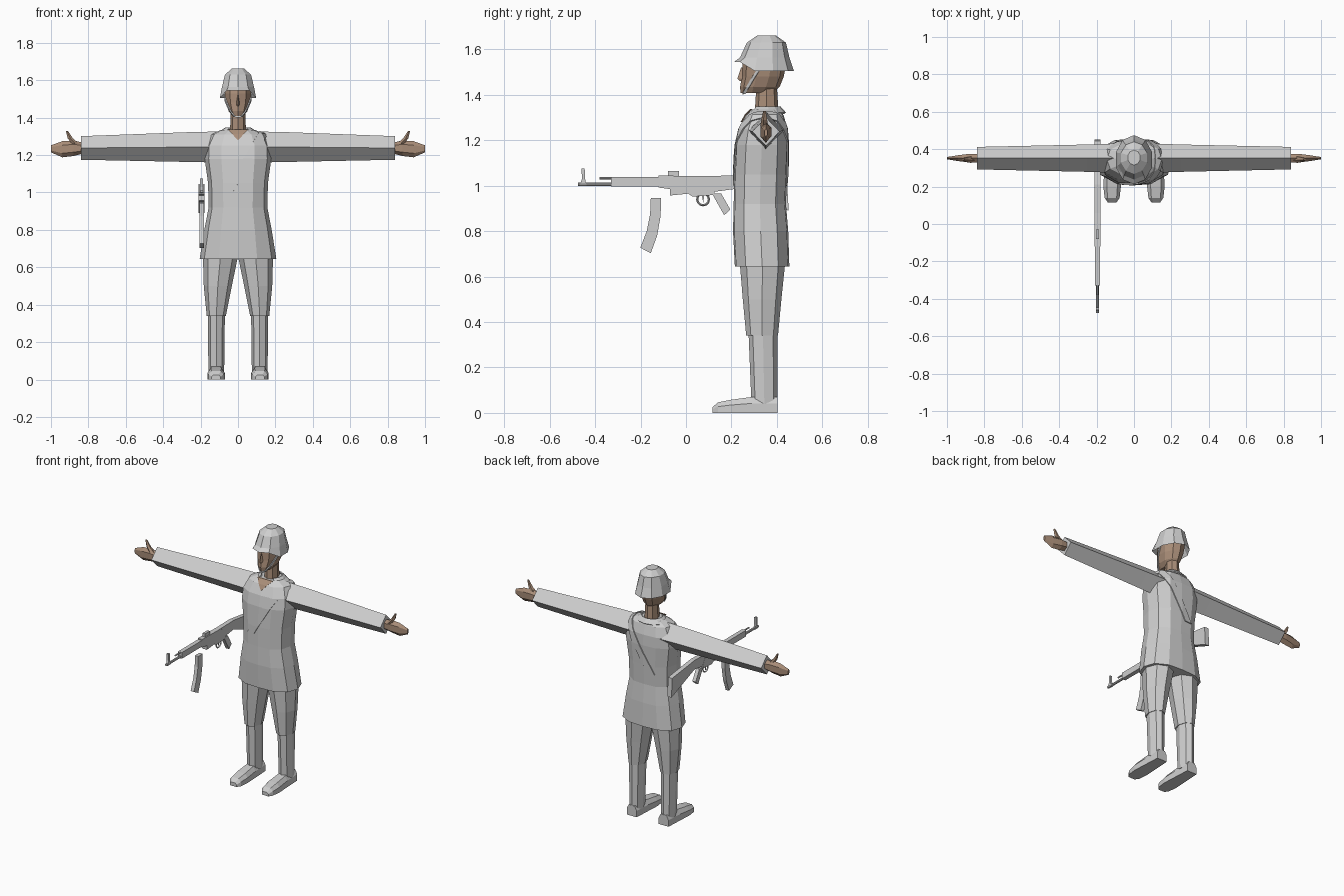
import bpy, bmesh
from math import cos, sin, pi, tau, radians
from mathutils import Vector

if "Cube" in bpy.data.objects:
    bpy.data.objects.remove(bpy.data.objects["Cube"], do_unlink=True)


def material(name, colour):
    mat = bpy.data.materials.new(name)
    mat.use_nodes = True
    mat.diffuse_color = colour
    mat.node_tree.nodes["Principled BSDF"].inputs["Base Color"].default_value = colour
    return mat


GREY = material("plain grey", (0.62, 0.62, 0.62, 1))
SKIN = material("tan skin", (0.40, 0.27, 0.19, 1))


def finish(name, bm, mat):
    mesh = bpy.data.meshes.new(name)
    bm.to_mesh(mesh)
    bm.free()
    mesh.materials.append(mat)
    obj = bpy.data.objects.new(name, mesh)
    bpy.context.scene.collection.objects.link(obj)
    return obj


def loft(name, rings, mat=GREY):
    """Skin a stack of equal closed rings and cap both ends."""
    bm = bmesh.new()
    rows = [[bm.verts.new(p) for p in ring] for ring in rings]
    count = len(rows[0])
    for low, high in zip(rows, rows[1:]):
        for i in range(count):
            j = (i + 1) % count
            bm.faces.new((low[i], low[j], high[j], high[i]))
    bm.faces.new(rows[0][::-1])
    bm.faces.new(rows[-1])
    bmesh.ops.recalc_face_normals(bm, faces=bm.faces)
    return finish(name, bm, mat)


def circle(sides):
    return [(cos(tau * i / sides - pi / 2), sin(tau * i / sides - pi / 2)) for i in range(sides)]


def level(shape, z, width, front, back, centre=0.0):
    """Horizontal ring fitted to a half width and a front and back depth."""
    mid, half = (front + back) / 2, (back - front) / 2
    return [(centre + width * x, mid + half * y, z) for x, y in shape]


def prism(name, outline, x, width, mat=GREY):
    """Side outline (y, z) extruded across x."""
    return loft(name, [[(x + s * width / 2, y, z) for y, z in outline] for s in (-1, 1)], mat)


def box(name, y0, y1, z0, z1, width):
    return prism(name, [(y0, z0), (y1, z0), (y1, z1), (y0, z1)], GUN_X, width)


def band(name, source, point, normal, half, floor):
    """Strap made from the slice of a surface between two parallel planes."""
    bm = bmesh.new()
    bm.from_mesh(source.data)
    normal, point = Vector(normal).normalized(), Vector(point)
    cuts = [(point + normal * half, normal), (point - normal * half, -normal),
            (Vector((0, 0, floor)), Vector((0, 0, -1)))]
    for co, no in cuts:
        bmesh.ops.bisect_plane(bm, geom=bm.verts[:] + bm.edges[:] + bm.faces[:],
                               plane_co=co, plane_no=no, clear_outer=True)
    bm.normal_update()
    for v in bm.verts:
        v.co += v.normal * 0.006
    obj = finish(name, bm, GREY)
    solid = obj.modifiers.new("thickness", 'SOLIDIFY')
    solid.thickness = 0.006
    return obj


# Coat body
half = [(0, -1), (0.5, -0.95), (0.88, -0.6), (1, 0), (0.88, 0.6), (0.5, 0.95), (0, 1)]
torso = half + [(-x, y) for x, y in half[-2:0:-1]]
coat = loft("coat", [level(torso, *r) for r in (
    (0.645, 0.205, 0.215, 0.455), (0.80, 0.18, 0.207, 0.45), (0.92, 0.157, 0.21, 0.44),
    (1.05, 0.16, 0.212, 0.445), (1.18, 0.178, 0.218, 0.45), (1.25, 0.175, 0.232, 0.447),
    (1.31, 0.145, 0.262, 0.43), (1.335, 0.09, 0.29, 0.41))])
band("shoulder_strap", coat, (0.05, 0.35, 1.175), (0.86, 0, -0.51), 0.022, 1.0)

# Open neckline
loft("neckline", [[(-w, y, z), (w, y, z), (w, y + 0.008, z), (-w, y + 0.008, z)]
                  for w, y, z in ((0.002, 0.240, 1.28), (0.03, 0.258, 1.312), (0.055, 0.284, 1.338))], SKIN)

# Collar, open at the front
bm = bmesh.new()
rows = []
for z, wide, deep in ((1.322, 0.105, 0.085), (1.348, 0.068, 0.062)):
    angles = [radians(-50 + 28 * i) for i in range(11)]
    rows.append([bm.verts.new((wide * cos(a), 0.355 + deep * sin(a), z)) for a in angles])
for i in range(len(rows[0]) - 1):
    bm.faces.new((rows[0][i], rows[0][i + 1], rows[1][i + 1], rows[1][i]))
collar = finish("collar", bm, GREY)
collar.modifiers.new("thickness", 'SOLIDIFY').thickness = 0.008

# Neck, head and nose
eight, ten = circle(8), circle(10)
loft("neck", [level(eight, 1.28, 0.045, 0.30, 0.41), level(eight, 1.44, 0.038, 0.31, 0.40)], SKIN)
head = loft("head", [level(ten, *r) for r in (
    (1.408, 0.03, 0.24, 0.385), (1.435, 0.053, 0.238, 0.412), (1.48, 0.068, 0.246, 0.43),
    (1.53, 0.074, 0.248, 0.44), (1.58, 0.07, 0.26, 0.435))], SKIN)
loft("nose", [[(-w, 0.262, z), (0, y, z), (w, 0.262, z)] for w, y, z in (
    (0.012, 0.238, 1.46), (0.014, 0.226, 1.472), (0.007, 0.242, 1.52))], SKIN)
band("chin_strap", head, (0, 0.285, 1.455), (0, 0.85, -0.52), 0.006, 1.3)

# Helmet with a raised front brim
rim = [(x, y, z + (0.04 if s[1] < -0.5 else 0))
       for s, (x, y, z) in zip(ten, level(ten, 1.505, 0.102, 0.212, 0.475))]
loft("helmet", [level(ten, 1.565, 0.075, 0.25, 0.44), rim] + [level(ten, *r) for r in (
    (1.565, 0.09, 0.238, 0.455), (1.63, 0.073, 0.268, 0.44), (1.662, 0.035, 0.315, 0.395))])

for side, label in ((1, "left_"), (-1, "right_")):
    # Sleeve with a diamond section
    loft(label + "sleeve", [[(side * x, 0.352 + a * deep, z + b * tall) for a, b in circle(4)]
                            for x, z, deep, tall in ((0.10, 1.243, 0.078, 0.083),
                                                     (0.25, 1.243, 0.073, 0.08),
                                                     (0.84, 1.238, 0.06, 0.063))])
    # Hand and thumb
    loft(label + "hand", [[(side * x, 0.352 + a * deep, (low + top) / 2 + b * (top - low) / 2)
                           for a, b in circle(6)]
                          for x, low, top, deep in ((0.82, 1.21, 1.265, 0.026), (0.88, 1.195, 1.278, 0.027),
                                                    (0.94, 1.188, 1.274, 0.018), (1.0, 1.215, 1.252, 0.007))], SKIN)
    loft(label + "thumb", [[(side * (x + a * r), 0.346 + b * r, z) for a, b in circle(5)]
                           for x, z, r in ((0.87, 1.26, 0.02), (0.897, 1.29, 0.014), (0.915, 1.33, 0.006))], SKIN)
    # Trouser leg
    loft(label + "trouser_leg", [level(eight, z, w, f, b, side * c) for z, c, w, f, b in (
        (0.72, 0.095, 0.09, 0.24, 0.43), (0.645, 0.095, 0.092, 0.238, 0.435),
        (0.50, 0.108, 0.075, 0.25, 0.42), (0.34, 0.116, 0.051, 0.265, 0.405))])
    # Boot shaft and foot
    loft(label + "boot_shaft", [level(eight, z, w, f, 0.402, side * 0.116) for z, w, f in (
        (0.36, 0.046, 0.275), (0.04, 0.042, 0.288))])
    sole = [(-1, 0), (1, 0), (1, 0.6), (0.6, 1), (-0.6, 1), (-1, 0.6)]
    loft(label + "boot_foot", [[(side * 0.117 + a * w, y, b * h) for a, b in sole] for y, w, h in (
        (0.402, 0.036, 0.07), (0.29, 0.042, 0.07), (0.20, 0.047, 0.058),
        (0.14, 0.04, 0.046), (0.116, 0.024, 0.024))])

# Rifle slung beside the right hip
GUN_X = -0.195


def tube(name, y0, y1, z, radius):
    return loft(name, [[(GUN_X + a * radius, y, z + b * radius) for a, b in eight] for y in (y0, y1)])


tube("rifle_barrel", -0.475, -0.10, 1.007, 0.008)
tube("rifle_gas_tube", -0.38, -0.10, 1.033, 0.005)
prism("rifle_front_sight", [(-0.468, 1.0), (-0.438, 1.0), (-0.444, 1.03), (-0.446, 1.075),
                            (-0.46, 1.075), (-0.458, 1.03)], GUN_X, 0.014)
box("rifle_handguard", -0.33, -0.11, 0.997, 1.038, 0.028)
prism("rifle_receiver", [(-0.12, 1.045), (0.06, 1.042), (0.10, 1.03), (0.13, 0.96), (0.03, 0.952),
                         (0.01, 0.965), (-0.07, 0.957), (-0.07, 0.985), (-0.12, 0.992)], GUN_X, 0.032)
box("rifle_rear_sight", -0.08, -0.03, 1.04, 1.065, 0.018)
prism("rifle_grip", [(0.115, 0.965), (0.155, 0.965), (0.195, 0.895), (0.168, 0.87)], GUN_X, 0.024)
prism("rifle_stock", [(0.06, 1.042), (0.21, 1.045), (0.445, 1.015), (0.452, 0.89),
                      (0.21, 0.985), (0.10, 0.97)], GUN_X, 0.03)
prism("rifle_trigger", [(0.07, 0.955), (0.08, 0.955), (0.076, 0.925)], GUN_X, 0.006)
bpy.ops.mesh.primitive_torus_add(location=(GUN_X, 0.075, 0.94), rotation=(0, pi / 2, 0), major_segments=12,
                                 minor_segments=4, major_radius=0.026, minor_radius=0.005)
guard = bpy.context.object
guard.name = "rifle_trigger_guard"
guard.data.materials.append(GREY)

# Loose curved magazine below the rifle
curve = [(-0.132, 0.945, 0), (-0.135, 0.87, 0.004), (-0.15, 0.79, 0.010), (-0.178, 0.715, 0.012)]
front_edge = [(y - 0.023, z + tilt) for y, z, tilt in curve]
back_edge = [(y + 0.023, z - tilt) for y, z, tilt in curve]
prism("rifle_magazine", front_edge + back_edge[::-1], GUN_X, 0.024)
